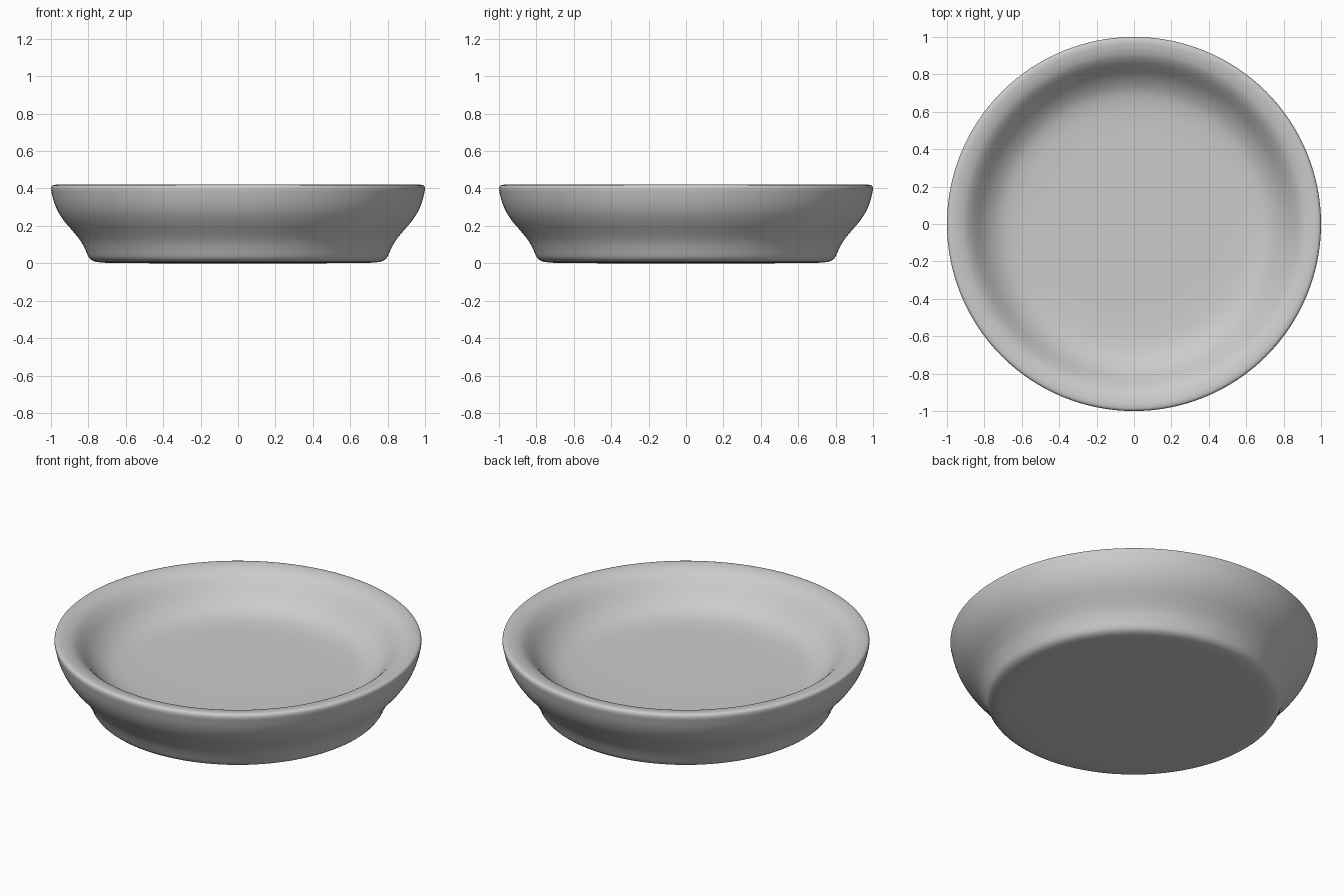
import bpy
import bmesh
import math
from mathutils import Vector

cube = bpy.data.objects.get("Cube")
if cube:
    bpy.data.objects.remove(cube, do_unlink=True)

SEGMENTS = 128
STEPS = 3

# Half section (radius, height): underside, outer wall, rim, inner wall, floor
SECTION = [
    (0, 0), (.4, 0), (.68, .002), (.76, .008), (.793, .025), (.813, .065),
    (.84, .117), (.88, .168), (.925, .22), (.96, .272), (.983, .325),
    (.996, .375), (1, .4), (.993, .416), (.97, .42), (.95, .4175),
    (.93, .413), (.9, .401), (.87, .378), (.84, .346), (.81, .312),
    (.78, .283), (.74, .254), (.7, .235), (.65, .223), (.6, .217),
    (.5, .212), (.25, .21), (0, .21),
]


def smooth_path(points, steps):
    """Round off a point list with a Catmull-Rom curve."""
    pts = [Vector((r, 0, z)) for r, z in points]
    path = []
    for i in range(len(pts) - 1):
        a, b = pts[i], pts[i + 1]
        span = (b - a).length
        before = pts[max(i - 1, 0)]
        after = pts[min(i + 2, len(pts) - 1)]
        ta = (b - before).normalized() * span
        tb = (after - a).normalized() * span
        for k in range(steps):
            t = k / steps
            h = t * t * (3 - 2 * t)
            path.append(a.lerp(b, h) + ta * (t * (1 - t) ** 2)
                        - tb * (t * t * (1 - t)))
    return path + [pts[-1]]


def lathe(name, points, material):
    """Turn a half section around the vertical axis."""
    bm = bmesh.new()
    verts = [bm.verts.new(p) for p in smooth_path(points, STEPS)]
    edges = [bm.edges.new(pair) for pair in zip(verts, verts[1:])]
    bmesh.ops.spin(bm, geom=verts + edges, cent=(0, 0, 0), axis=(0, 0, 1),
                   angle=math.tau, steps=SEGMENTS, use_merge=True)
    bmesh.ops.remove_doubles(bm, verts=bm.verts, dist=1e-4)
    bmesh.ops.recalc_face_normals(bm, faces=bm.faces)
    for face in bm.faces:
        face.smooth = True
    mesh = bpy.data.meshes.new(name)
    bm.to_mesh(mesh)
    bm.free()
    mesh.materials.append(material)
    obj = bpy.data.objects.new(name, mesh)
    bpy.context.collection.objects.link(obj)


# Single plain grey
grey = bpy.data.materials.new("light_grey")
grey.use_nodes = True
grey.diffuse_color = (.6, .6, .6, 1)
grey.node_tree.nodes["Principled BSDF"].inputs["Base Color"].default_value = (.6, .6, .6, 1)

# Dish
lathe("dish", SECTION, grey)
